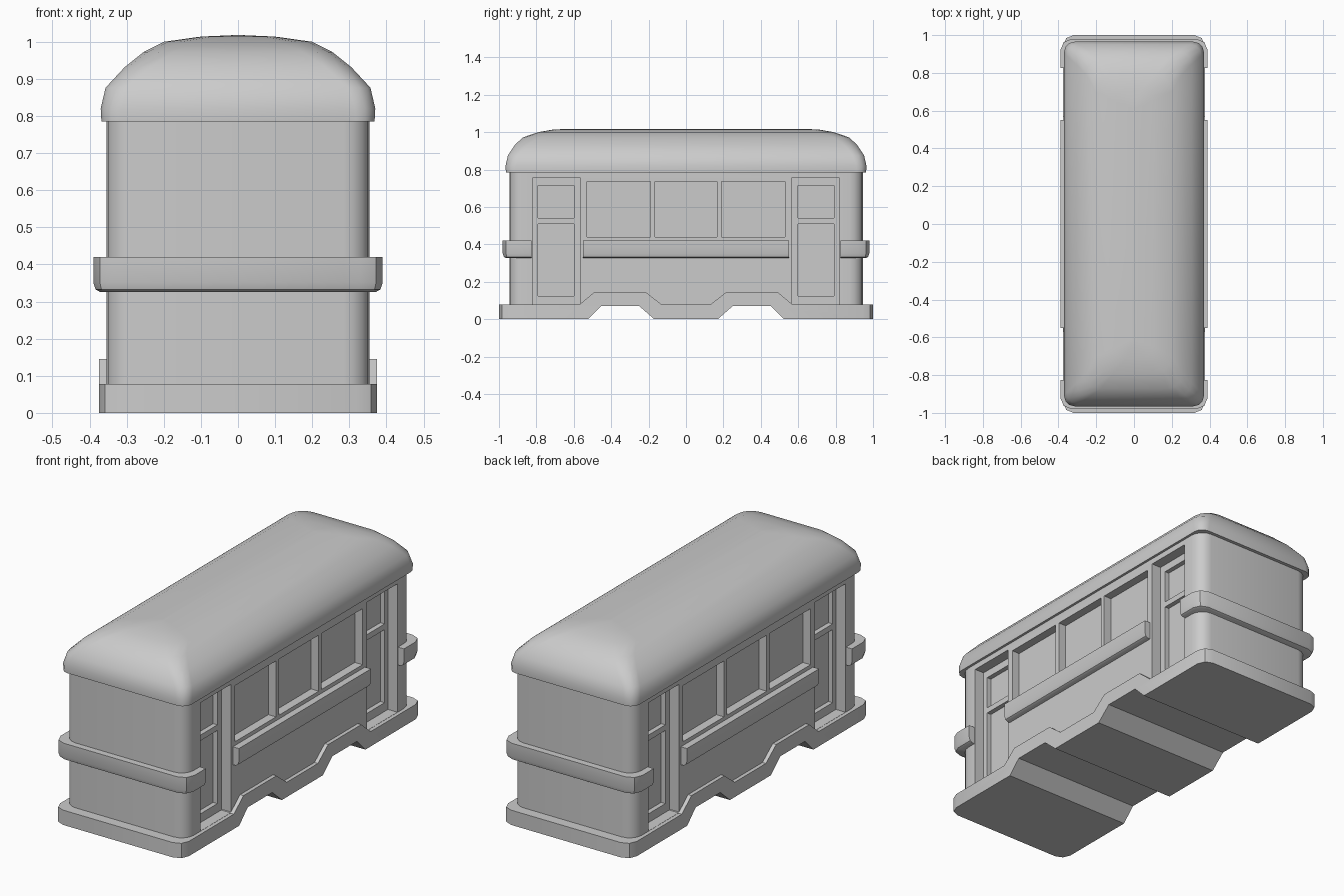
import bpy, bmesh, math

cube = bpy.data.objects.get("Cube")
if cube:
    bpy.data.objects.remove(cube, do_unlink=True)

GREY = (0.6, 0.6, 0.6, 1)
paint = bpy.data.materials.new("plain light grey")
paint.use_nodes = True
paint.diffuse_color = GREY
paint.node_tree.nodes["Principled BSDF"].inputs["Base Color"].default_value = GREY


def finish(bm, name):
    bmesh.ops.recalc_face_normals(bm, faces=bm.faces[:])
    mesh = bpy.data.meshes.new(name)
    bm.to_mesh(mesh)
    bm.free()
    mesh.materials.append(paint)
    ob = bpy.data.objects.new(name, mesh)
    bpy.context.collection.objects.link(ob)
    return ob


def select(ob):
    bpy.ops.object.select_all(action='DESELECT')
    ob.select_set(True)
    bpy.context.view_layer.objects.active = ob


def smooth(ob, angle):
    select(ob)
    bpy.ops.object.shade_smooth_by_angle(angle=math.radians(angle))


def loft(name, levels, segments=3):
    """Stack rounded rectangles given as (half width, half length, height, corner radius)."""
    bm = bmesh.new()
    rings = []
    for hx, hy, z, r in levels:
        ring = []
        for corner, (sx, sy) in enumerate([(1, 1), (-1, 1), (-1, -1), (1, -1)]):
            for i in range(segments + 1):
                a = math.pi / 2 * (corner + i / segments)
                ring.append(bm.verts.new((sx * (hx - r) + r * math.cos(a),
                                          sy * (hy - r) + r * math.sin(a), z)))
        rings.append(ring)
    n = len(rings[0])
    for low, high in zip(rings, rings[1:]):
        for i in range(n):
            j = (i + 1) % n
            bm.faces.new((low[i], low[j], high[j], high[i]))
    bm.faces.new(rings[0][::-1])
    bm.faces.new(rings[-1])
    return finish(bm, name)


def boxes(name, spans):
    """Boxes given as (x0, x1, y0, y1, z0, z1), gathered in one object."""
    bm = bmesh.new()
    for x0, x1, y0, y1, z0, z1 in spans:
        for v in bmesh.ops.create_cube(bm, size=1)["verts"]:
            v.co = (x1 if v.co.x > 0 else x0,
                    y1 if v.co.y > 0 else y0,
                    z1 if v.co.z > 0 else z0)
    return finish(bm, name)


def cut(ob, spans):
    cutter = boxes("cutter", spans)
    cutter.hide_render = True
    mod = ob.modifiers.new("cut", 'BOOLEAN')
    mod.operation, mod.solver, mod.object = 'DIFFERENCE', 'EXACT', cutter
    select(ob)
    bpy.ops.object.modifier_apply(modifier=mod.name)
    bpy.data.objects.remove(cutter, do_unlink=True)


def both_sides(depth_x, openings):
    out = []
    for y0, y1, z0, z1 in openings:
        out += [(depth_x, 0.5, y0, y1, z0, z1), (-0.5, -depth_x, y0, y1, z0, z1)]
    return out


def both_ends(openings):
    return openings + [(-y1, -y0, z0, z1) for y0, y1, z0, z1 in openings]


# Car body with recessed doors, door panels and windows
body = loft("car_body", [(0.355, 0.945, 0.074, 0.07), (0.355, 0.945, 0.8, 0.07)], 4)
windows = both_ends([(0.19, 0.53, 0.44, 0.735)]) + [(-0.165, 0.165, 0.44, 0.735)]
cut(body, both_sides(0.31, windows))
cut(body, both_sides(0.3, both_ends([(0.565, 0.82, 0.079, 0.755)])))
panels = [(0.6, 0.792, 0.54, 0.715), (0.6, 0.792, 0.125, 0.51)]
cut(body, both_sides(0.275, both_ends(panels)))
smooth(body, 30)

# Bumper belt, interrupted at the doors
belt = loft("bumper_belt", [(0.372, 0.962, 0.326, 0.05), (0.384, 0.974, 0.333, 0.055),
                            (0.39, 0.98, 0.352, 0.06), (0.39, 0.98, 0.42, 0.06)], 2)
cut(belt, [(-0.5, 0.5, 0.55, 0.825, 0.3, 0.5), (-0.5, 0.5, -0.825, -0.55, 0.3, 0.5)])
smooth(belt, 35)

# Domed roof
roof = loft("roof", [(0.368, 0.963, 0.785, 0.05), (0.37, 0.965, 0.82, 0.055),
                     (0.357, 0.952, 0.876, 0.06), (0.305, 0.915, 0.932, 0.07),
                     (0.255, 0.872, 0.972, 0.08), (0.2, 0.79, 1.0, 0.09),
                     (0.1, 0.71, 1.014, 0.06), (0.01, 0.62, 1.018, 0.01)])
smooth(roof, 50)

# Floor skirt with two raised wheel arches
top = [(0.13, 0.078), (0.215, 0.145), (0.49, 0.145), (0.57, 0.078), (1, 0.078)]
bottom = [(1, 0), (0.525, 0), (0.455, 0.07), (0.25, 0.07), (0.17, 0)]
half = top + bottom
outline = half + [(-y, z) for y, z in reversed(half)]
bm = bmesh.new()
left = [bm.verts.new((-0.375, y, z)) for y, z in outline]
right = [bm.verts.new((0.375, y, z)) for y, z in outline]
bm.faces.new(left)
bm.faces.new(right[::-1])
for i in range(len(left)):
    j = (i + 1) % len(left)
    bm.faces.new((left[i], right[i], right[j], left[j]))
corners = [e for e in bm.edges
           if all(abs(v.co.y) > 0.99 for v in e.verts)
           and abs(e.verts[0].co.x - e.verts[1].co.x) < 0.01]
bmesh.ops.bevel(bm, geom=corners, offset=0.055, segments=2, profile=0.5, affect='EDGES')
skirt = finish(bm, "floor_skirt")
smooth(skirt, 30)
